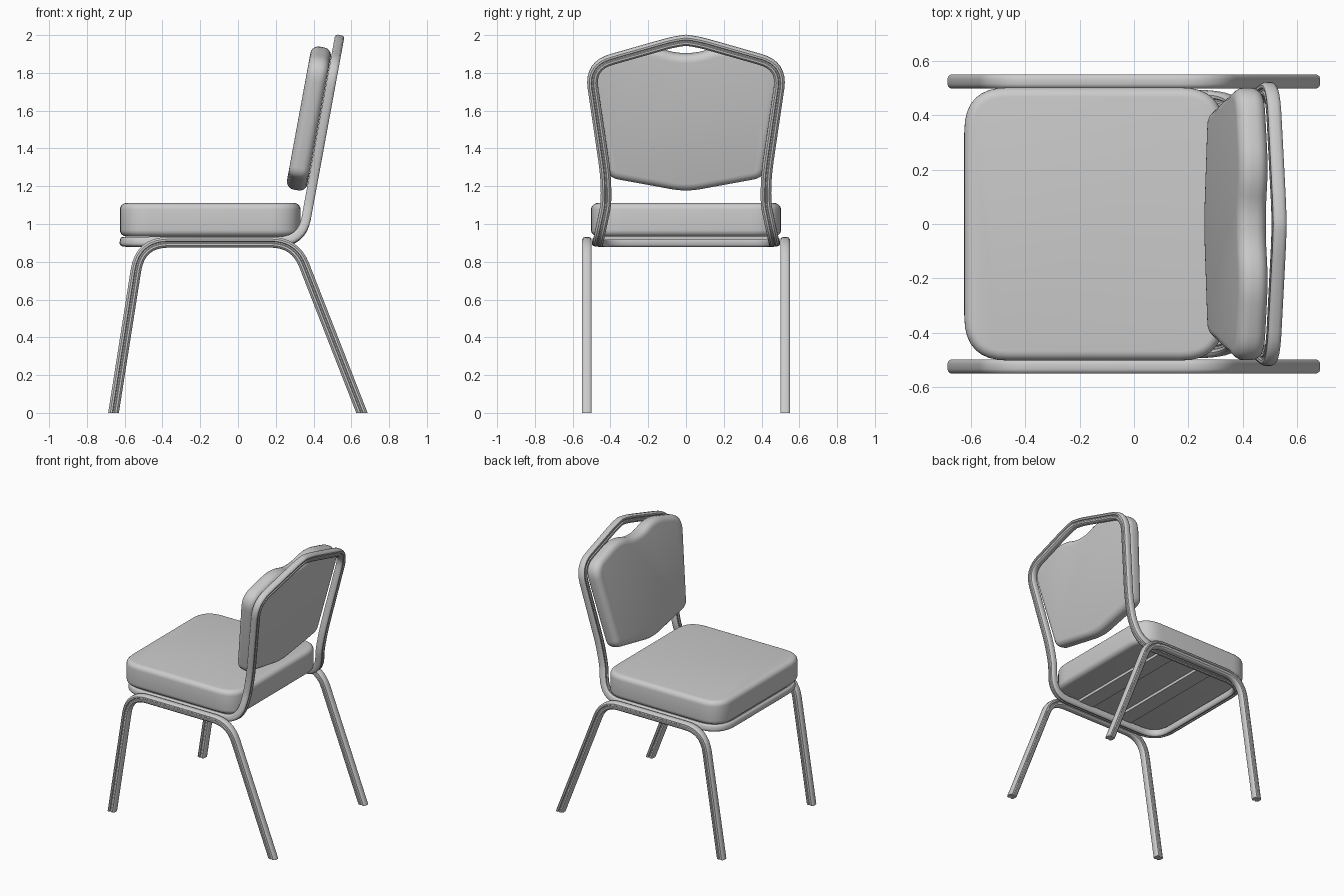
import bpy, bmesh, math
from mathutils import Vector as V

if "Cube" in bpy.data.objects:
    bpy.data.objects.remove(bpy.data.objects["Cube"])


def fillet(pts, closed=False, n=8):
    """pts: (coords, tangent length) pairs; returns a path with rounded corners."""
    out = []
    for i, (p, d) in enumerate(pts):
        p = V(p)
        if d == 0 or (not closed and i in (0, len(pts) - 1)):
            out.append(p)
            continue
        a, b = V(pts[i - 1][0]), V(pts[(i + 1) % len(pts)][0])
        a = p + (a - p).normalized() * d
        b = p + (b - p).normalized() * d
        for k in range(n + 1):
            t = k / n
            out.append(a * (1 - t) ** 2 + p * 2 * t * (1 - t) + b * t * t)
    return out


def finish(bm, name, mirror=False):
    bmesh.ops.recalc_face_normals(bm, faces=bm.faces)
    me = bpy.data.meshes.new(name)
    bm.to_mesh(me)
    bm.free()
    ob = bpy.data.objects.new(name, me)
    bpy.context.collection.objects.link(ob)
    if mirror:
        m = ob.modifiers.new("Mirror", 'MIRROR')
        m.use_axis = (False, True, False)
    bpy.ops.object.select_all(action='DESELECT')
    ob.select_set(True)
    bpy.context.view_layer.objects.active = ob
    bpy.ops.object.shade_smooth_by_angle(angle=math.radians(35))
    return ob


def bridge(bm, rings, caps):
    rings = [[bm.verts.new(p) for p in r] for r in rings]
    for r, s in zip(rings, rings[1:]):
        for i in range(len(r)):
            j = (i + 1) % len(r)
            bm.faces.new((r[i], r[j], s[j], s[i]))
    if caps:
        bm.faces.new(rings[0])
        bm.faces.new(rings[-1])


# Tube cross-section: rounded square with a groove on two opposite faces
Q = [(.028, -.010), (.028, .010), (.025, .019), (.017, .025), (.007, .025),
     (.003, .019), (-.003, .019), (-.007, .025), (-.017, .025), (-.025, .019)]
PROFILE = Q + [(-a, -b) for a, b in Q]


def sweep(name, path, up, end_dirs=None, feet=False):
    rings, up = [], V(up)
    last = len(path) - 1
    for i, p in enumerate(path):
        t = (path[min(i + 1, last)] - path[max(i - 1, 0)]).normalized()
        if end_dirs and i in (0, last):
            t = V(end_dirs[i > 0])
        up = (up - t * up.dot(t)).normalized()
        side = t.cross(up)
        ring = [p + side * a + up * b for a, b in PROFILE]
        if feet and i in (0, last):          # cut level with the floor
            ring = [q - t * (q.z / t.z) for q in ring]
        rings.append(ring)
    bm = bmesh.new()
    bridge(bm, rings, feet)
    return finish(bm, name, mirror=True)


def pad(name, outline, height, r, place, n=5):
    """Upholstered pad: counter-clockwise 2D outline with rounded rims."""
    layers = []
    for k in range(n + 1):
        a = math.pi / 2 * k / n
        layers.append((r * (1 - math.sin(a)), r * (1 - math.cos(a))))
    layers += [(i, height - h) for i, h in reversed(layers)]
    norms = []
    for i in range(len(outline)):
        t = outline[(i + 1) % len(outline)] - outline[i - 1]
        norms.append(V((-t.y, t.x)).normalized())
    bm = bmesh.new()
    bridge(bm, [[place(p + q * ins, h) for p, q in zip(outline, norms)]
                for ins, h in layers], True)
    return finish(bm, name)


# Leaning plane of the backrest
def lean(z):
    return 0.535 - (1.975 - z) * 0.184


# Leg frames, one inverted U per side
legs = fillet([((-.659, .525, 0), 0), ((-.517, .525, .903), .15),
               ((.303, .525, .903), .13), ((.656, .525, 0), 0)])
sweep("leg_frame", legs, (0, 1, 0), feet=True)


# Continuous tube: round the back, down the sides and under the seat
def bp(y, z, d):
    return ((lean(z), y, z), d)


half = [bp(0, 1.973, 0), bp(.07, 1.963, .05), bp(.51, 1.838, .12),
        bp(.422, 1.24, .1), bp(.424, 1.10, .03), bp(.465, .905, .13),
        ((-.598, .47, .905), .16), ((-.598, 0, .905), 0)]
sweep("back_and_seat_frame", fillet(half), (-.983, 0, .181),
      end_dirs=((0, 1, 0), (0, -1, 0)))

# Seat cushion
c = [((-.625, -.503), .16), ((.332, -.503), .16),
     ((.332, .503), .16), ((-.625, .503), .16)]
pad("seat_cushion", fillet(c, True), .177, .035,
    lambda p, h: V((p.x, p.y, .934 + h)))

# Back cushion with a hand-hold dip in the top edge
right = [((.41, 1.238), .05), ((.518, 1.85), .11),
         ((.2, 1.942), .1), ((.06, 1.893), .05)]
left = [((-p[0], p[1]), d) for p, d in reversed(right)]
outline = fillet([((0, 1.163), .08)] + right + left, True)
pad("back_cushion", outline, .11, .042,
    lambda p, h: V((lean(p.y) - .027 - .983 * h, p.x, p.y + .181 * h)))

# Flat braces under the seat
for i, x in enumerate((-.28, .06)):
    bpy.ops.mesh.primitive_cube_add(size=1, location=(x, 0, .925))
    ob = bpy.context.object
    ob.name = f"seat_brace_{i + 1}"
    ob.scale = (.12, .92, .022)
